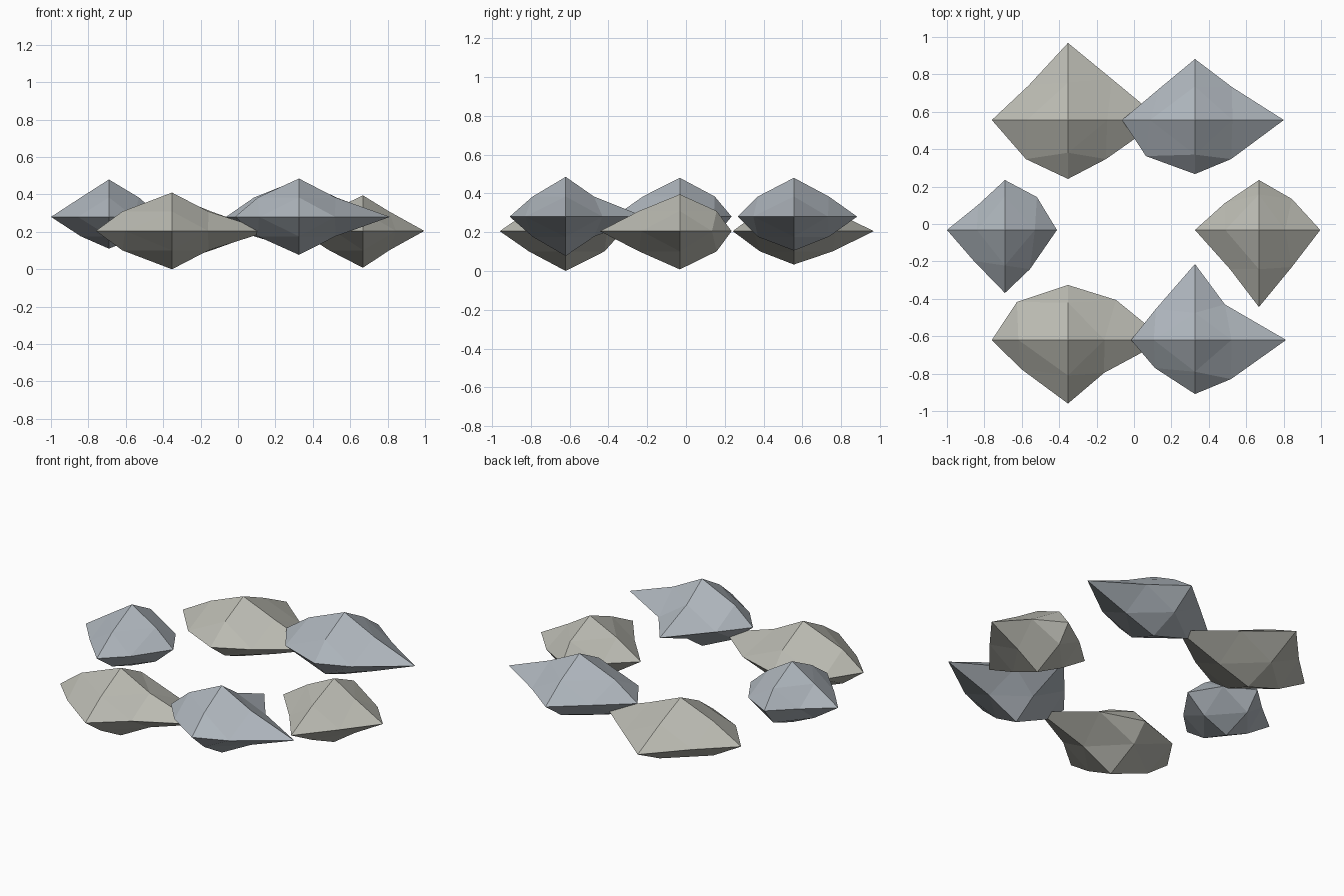
import bpy

if "Cube" in bpy.data.objects:
    bpy.data.objects.remove(bpy.data.objects["Cube"])


def material(name, rgb):
    m = bpy.data.materials.new(name)
    m.diffuse_color = (*rgb, 1)
    m.use_nodes = True
    m.node_tree.nodes["Principled BSDF"].inputs["Base Color"].default_value = m.diffuse_color
    return m


warm = material("warm_stone", (0.49, 0.49, 0.44))
cool = material("cool_stone", (0.42, 0.46, 0.50))


def rock(name, centre, mat, tips, shoulders, corners):
    """Once-split octahedron with uneven tips.
    tips: reach to -x +x -y +y -z +z; shoulders: reach of the sloping edge
    midpoints to -x +x -y +y; corners: (dx, dy) of the rim midpoints in the
    quadrants (-x-y), (+x-y), (-x+y), (+x+y)."""
    points = {}
    for axis in range(3):
        for side in (0, 1):
            sign = (side * 2 - 1)
            key = [0, 0, 0]
            key[axis] = sign
            p = [0, 0, 0]
            p[axis] = sign * tips[axis * 2 + side]
            points[tuple(key)] = p
            # sloping midpoints above and below each side tip
            if axis < 2:
                for up in (-1, 1):
                    key[2] = up
                    p = [0, 0, up * 0.104]
                    p[axis] = sign * shoulders[axis * 2 + side]
                    points[tuple(key)] = p
    for i, (dx, dy) in enumerate(corners):
        sx, sy = (i % 2) * 2 - 1, (i // 2) * 2 - 1
        points[(sx, sy, 0)] = [sx * dx, sy * dy, 0]

    keys = list(points)
    index = {k: i for i, k in enumerate(keys)}
    faces = []
    for sx in (-1, 1):
        for sy in (-1, 1):
            for sz in (-1, 1):
                x, y, z = (sx, 0, 0), (0, sy, 0), (0, 0, sz)
                xy, yz, zx = (sx, sy, 0), (0, sy, sz), (sx, 0, sz)
                for tri in ((x, xy, zx), (y, yz, xy), (z, zx, yz), (xy, yz, zx)):
                    f = [index[k] for k in tri]
                    faces.append(f if sx * sy * sz > 0 else f[::-1])
    mesh = bpy.data.meshes.new(name)
    mesh.from_pydata([points[k] for k in keys], [], faces)
    mesh.materials.append(mat)
    ob = bpy.data.objects.new(name, mesh)
    ob.location = centre
    bpy.context.collection.objects.link(ob)


LOW, HIGH = 0.205, 0.28

# Ring of six rocks, alternating stone colour and height
rock("rock_back_left", (-0.353, 0.556, LOW), warm,
     (0.407, 0.50, 0.315, 0.412, 0.172, 0.19), (0.22, 0.21, 0.175, 0.20),
     ((0.225, 0.209), (0.203, 0.209), (0.21, 0.185), (0.235, 0.219)))
rock("rock_back_right", (0.326, 0.556, HIGH), cool,
     (0.39, 0.475, 0.289, 0.326, 0.175, 0.20), (0.24, 0.20, 0.185, 0.18),
     ((0.262, 0.193), (0.193, 0.209), (0.193, 0.166), (0.198, 0.176)))
rock("rock_left", (-0.69, -0.032, HIGH), cool,
     (0.31, 0.278, 0.337, 0.267, 0.17, 0.20), (0.15, 0.16, 0.19, 0.18),
     ((0.166, 0.166), (0.134, 0.209), (0.144, 0.134), (0.171, 0.176)))
rock("rock_right", (0.668, -0.032, LOW), warm,
     (0.342, 0.328, 0.412, 0.267, 0.197, 0.19), (0.18, 0.14, 0.21, 0.19),
     ((0.155, 0.209), (0.176, 0.198), (0.182, 0.144), (0.176, 0.166)))
rock("rock_front_left", (-0.353, -0.62, LOW), warm,
     (0.407, 0.52, 0.34, 0.294, 0.205, 0.205), (0.265, 0.195, 0.19, 0.20),
     ((0.251, 0.155), (0.193, 0.176), (0.273, 0.203), (0.257, 0.214)))
rock("rock_front_right", (0.326, -0.62, HIGH), cool,
     (0.342, 0.487, 0.289, 0.406, 0.203, 0.205), (0.22, 0.195, 0.17, 0.145),
     ((0.214, 0.15), (0.193, 0.209), (0.209, 0.166), (0.16, 0.19)))
